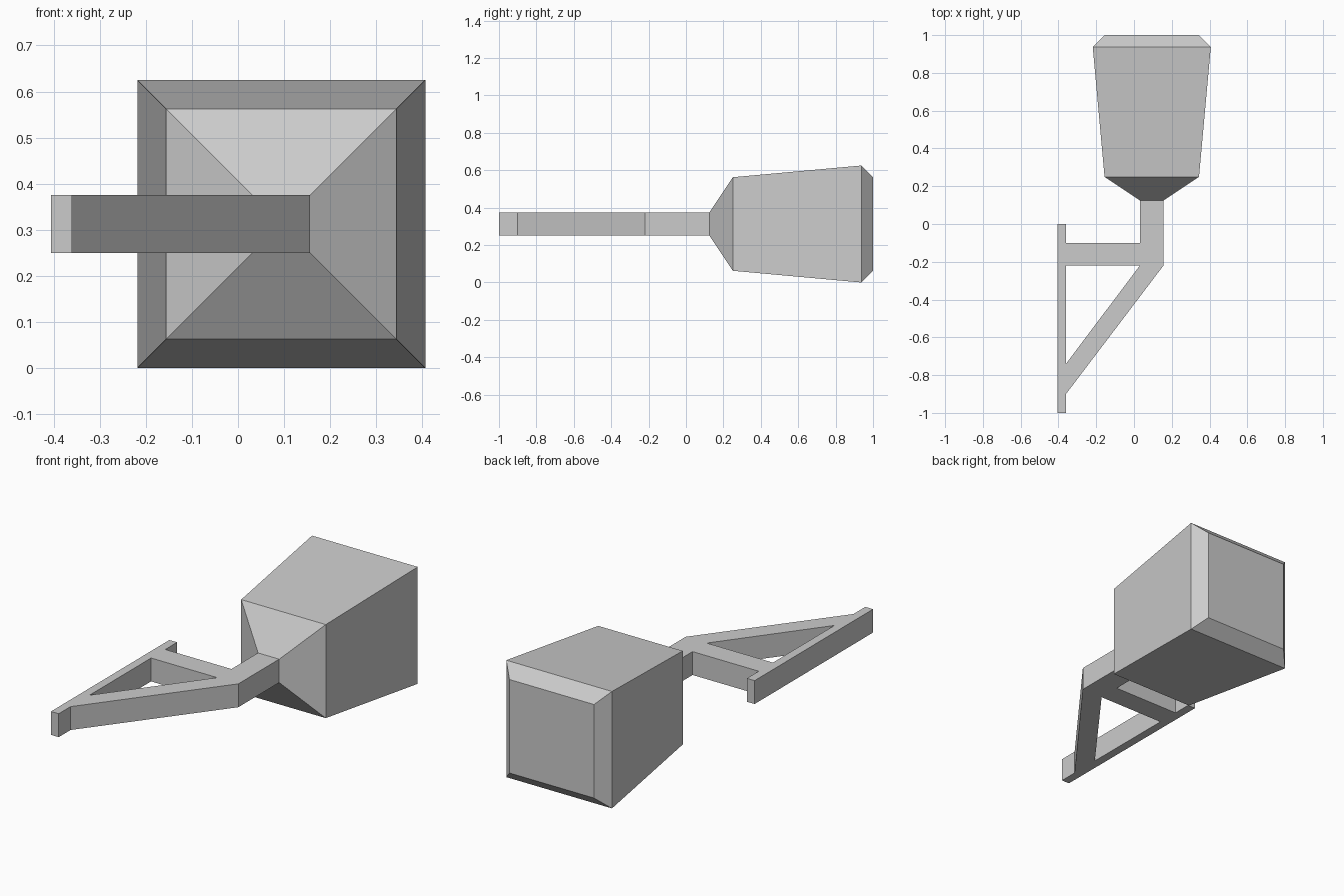
import bpy
import bmesh

if "Cube" in bpy.data.objects:
    bpy.data.objects.remove(bpy.data.objects["Cube"])

grey = bpy.data.materials.new("plain grey")
grey.diffuse_color = (0.6, 0.6, 0.6, 1)
grey.use_nodes = True
grey.node_tree.nodes["Principled BSDF"].inputs["Base Color"].default_value = grey.diffuse_color


def add_object(name, bm):
    bmesh.ops.recalc_face_normals(bm, faces=bm.faces)
    mesh = bpy.data.meshes.new(name)
    bm.to_mesh(mesh)
    bm.free()
    mesh.materials.append(grey)
    obj = bpy.data.objects.new(name, mesh)
    bpy.context.collection.objects.link(obj)
    return obj


# Wall bracket: flat plan made of touching strips, extruded upward
WALL, INNER, POST_L, POST_R = -0.406, -0.36, 0.031, 0.156
Z0, THICK = 0.25, 0.125
plan = {
    "a": (WALL, -1), "b": (INNER, -1), "c": (INNER, -0.9), "d": (INNER, -0.74),
    "e": (INNER, -0.22), "f": (INNER, -0.1), "g": (INNER, 0), "h": (WALL, 0),
    "i": (POST_L, -0.22), "j": (POST_L, -0.1), "k": (POST_R, -0.22),
    "l": (POST_R, 0.125), "m": (POST_L, 0.125),
}
strips = ["abcdefgh",  # wall plate
          "eijf",      # horizontal arm
          "ckid",      # diagonal brace
          "iklmj"]     # post leading to the lamp
bm = bmesh.new()
low = {k: bm.verts.new((x, y, Z0)) for k, (x, y) in plan.items()}
high = {k: bm.verts.new((x, y, Z0 + THICK)) for k, (x, y) in plan.items()}
edges = [(s[n - 1], s[n]) for s in strips for n in range(len(s))]
for s in strips:
    bm.faces.new([high[k] for k in s])
    bm.faces.new([low[k] for k in reversed(s)])
for p, q in edges:
    if (q, p) not in edges:  # side walls only along the outline and the hole
        bm.faces.new((low[p], low[q], high[q], high[p]))
add_object("wall_bracket", bm)

# Lamp head: square rings lofted along y (y position, half width)
CX, CZ = 0.094, 0.3125
rings = [(0.125, 0.0625), (0.25, 0.25), (0.9375, 0.3125), (1.0, 0.25)]
bm = bmesh.new()
loops = [[bm.verts.new((CX + sx * r, y, CZ + sz * r))
          for sx, sz in ((-1, -1), (1, -1), (1, 1), (-1, 1))] for y, r in rings]
for lo, hi in zip(loops, loops[1:]):
    for n in range(4):
        bm.faces.new((lo[n - 1], lo[n], hi[n], hi[n - 1]))
bm.faces.new(loops[0])
bm.faces.new(loops[-1])
add_object("lamp_head", bm)
